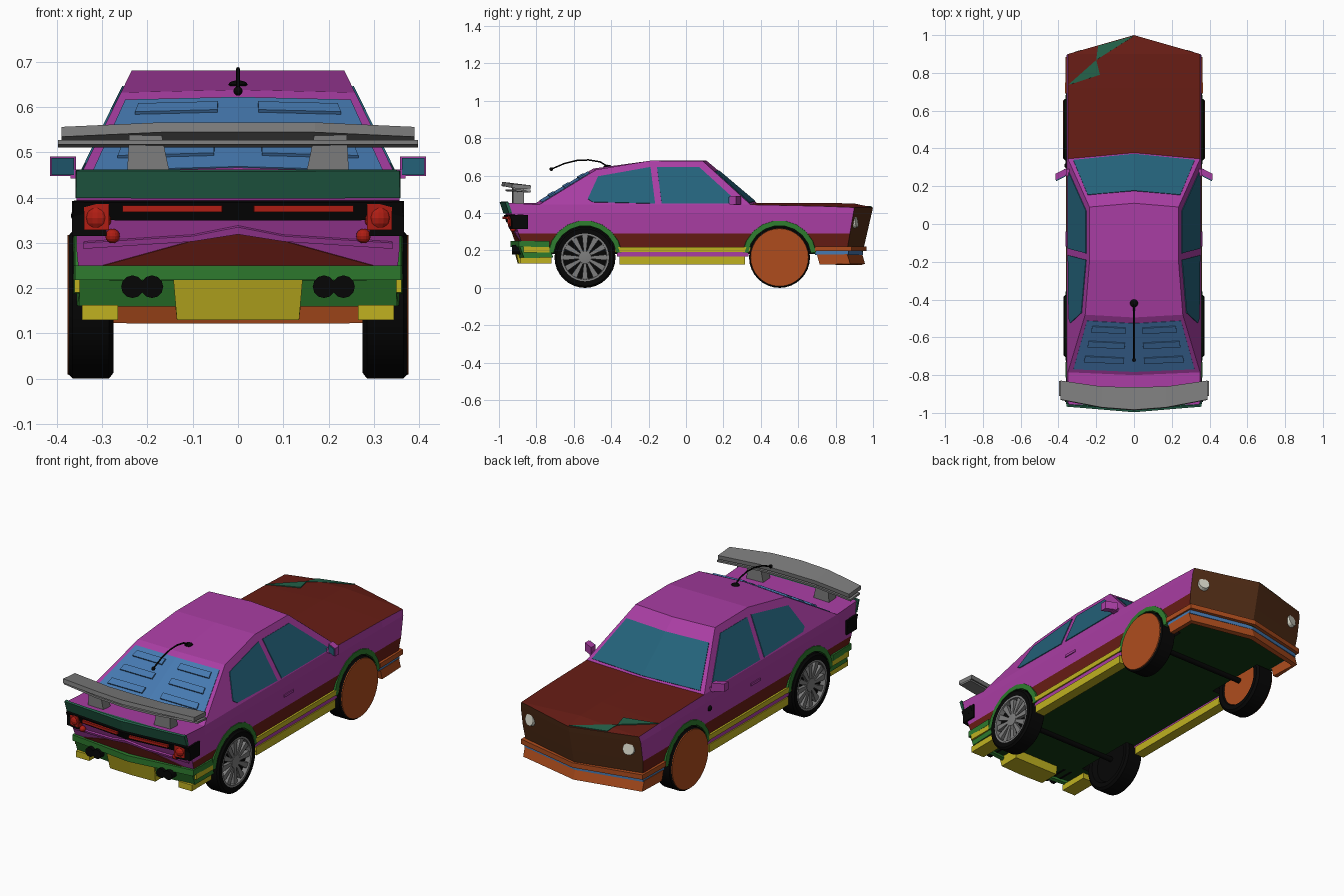
import bpy, bmesh, math
from mathutils import Vector

if "Cube" in bpy.data.objects:
    bpy.data.objects.remove(bpy.data.objects["Cube"])

COL = dict(black=(.05, .05, .05), magenta=(.58, .22, .56), maroon=(.36, .12, .095), brown=(.29, .17, .1),
           orange=(.6, .27, .12), yellow=(.66, .61, .13), green=(.17, .42, .17), teal=(.14, .34, .26),
           glass=(.14, .34, .42), blue=(.25, .42, .61), floor=(.09, .21, .09), red=(.6, .12, .09),
           grey=(.43, .43, .43), lamp=(.75, .75, .7))
MATS = {}
for k, c in COL.items():
    MATS[k] = bpy.data.materials.new(k)
    MATS[k].diffuse_color = (*[(x * 1.13) ** 2.2 for x in c], 1)


def mesh(name, verts, faces, mats, ids=None, mirror=True, thick=0, smooth=False):
    """Mesh from points and faces, mirrored over x = 0 and welded."""
    bm = bmesh.new()
    for s in ((1, -1) if mirror else (1,)):
        vs = [bm.verts.new((x * s, y, z)) for x, y, z in verts]
        for i, f in enumerate(faces):
            face = bm.faces.new([vs[j] for j in f])
            face.material_index = ids[i] if ids else 0
    bmesh.ops.remove_doubles(bm, verts=bm.verts, dist=1e-4)
    bmesh.ops.recalc_face_normals(bm, faces=bm.faces)
    me = bpy.data.meshes.new(name)
    bm.to_mesh(me)
    bm.free()
    ob = bpy.data.objects.new(name, me)
    bpy.context.collection.objects.link(ob)
    for m in ([mats] if isinstance(mats, str) else mats):
        me.materials.append(MATS[m])
    if thick:
        mod = ob.modifiers.new("thickness", 'SOLIDIFY')
        mod.thickness, mod.offset = thick, 0
    if smooth:
        bpy.ops.object.select_all(action='DESELECT')
        ob.select_set(True)
        bpy.context.view_layer.objects.active = ob
        bpy.ops.object.shade_smooth_by_angle(angle=math.radians(30))
    return ob


def box(name, x, y, z, mat, mirror=True, shear=0):
    """Box from ranges; shear slides y along x."""
    v = [(a, b + shear * (a - x[0]), c) for a in x for b in y for c in z]
    f = [(0, 1, 3, 2), (4, 6, 7, 5), (0, 4, 5, 1), (2, 3, 7, 6), (0, 2, 6, 4), (1, 5, 7, 3)]
    return mesh(name, v, f, mat, mirror=mirror)


def lathe(name, prof, centres, mat, a0=0, a1=360, n=32, closed=False, smooth=True):
    """Turn an (x, radius) profile about x axes at the given (y, z) centres."""
    full, v, f, m = a1 - a0 >= 360, [], [], len(prof)
    for cy, cz in centres:
        b, rings = len(v), n if full else n + 1
        for i in range(rings):
            a = math.radians(a0 + (a1 - a0) * i / n)
            v += [(x, cy + r * math.cos(a), cz + r * math.sin(a)) for x, r in prof]
        for i in range(n):
            j = (i + 1) % rings
            for k in range(m if closed else m - 1):
                l = (k + 1) % m
                f.append((b + i * m + k, b + j * m + k, b + j * m + l, b + i * m + l))
        if not full:
            f += [tuple(range(b, b + m)), tuple(range(b + n * m, b + n * m + m))]
    return mesh(name, v, f, mat, smooth=smooth)


def band(name, path, z0, z1, mat, thick=.02, lean=0):
    """Wall along a plan path; lean shifts its lower edge in y."""
    n = len(path)
    v = [(x, y, z1) for x, y in path] + [(x, y + lean, z0) for x, y in path]
    return mesh(name, v, [(i, i + 1, n + i + 1, n + i) for i in range(n - 1)], mat, thick=thick)


def patch(name, quad, u, w, mat, thick=.008):
    """Panel on part of a quad (base centre, base side, top side, top centre)."""
    a, b, c, d = map(Vector, quad)
    at = lambda s, t: a.lerp(b, s).lerp(d.lerp(c, s), t)
    return mesh(name, [at(u[0], w[0]), at(u[1], w[0]), at(u[1], w[1]), at(u[0], w[1])], [(0, 1, 2, 3)], mat, thick=thick)


def rod(name, pts, r, mat):
    cu = bpy.data.curves.new(name, 'CURVE')
    cu.dimensions, cu.bevel_depth, cu.use_fill_caps = '3D', r, True
    sp = cu.splines.new('POLY')
    sp.points.add(len(pts) - 1)
    for p, q in zip(sp.points, pts):
        p.co = (*q, 1)
    ob = bpy.data.objects.new(name, cu)
    bpy.context.collection.objects.link(ob)
    cu.materials.append(MATS[mat])


def ball(name, loc, r, mat, flat=1):
    bpy.ops.mesh.primitive_uv_sphere_add(segments=16, ring_count=8, radius=r, location=loc)
    ob = bpy.context.object
    ob.name, ob.scale.z = name, flat
    ob.data.materials.append(MATS[mat])


WZ, AXLES = .163, [(-.54, .163), (.5, .163)]

# Lower body: stations of (width, y at top, lean, edge z, centre z); zero-width ends form the V tail and nose
stations = [(0, -.985, .36, .455, .455), (1, -.955, .36, .455, .455), (1, -.79, 0, .445, .455), (1, .345, 0, .445, .455),
            (1, .72, 0, .437, .455), (1, .9, -.17, .43, .451), (0, 1, -.23, .43, .43)]
verts, faces, ids = [], [], []
for w, y, lean, ze, zc in stations:
    for x, z in [(0, zc), (.35, ze), (.357, .4), (.357, .29), (.35, .217), (.335, .18), (0, .18)]:
        verts.append((x * w, y + lean * max(0, ze - z), z))
for s in range(6):
    strip = [2 if s >= 3 else 1, 1, 1, 2, 5, 5]
    strip = [4, 4, 1, 1, 5, 5] if s == 0 else [2, 3, 3, 3, 5, 5] if s == 5 else strip
    for k in range(6):
        faces.append((s * 7 + k, s * 7 + k + 1, s * 7 + k + 8, s * 7 + k + 7))
        ids.append(strip[k])
body = mesh("lower_body", verts, faces, ["black", "magenta", "maroon", "brown", "teal", "floor"], ids)

# Wheel wells cut out of the body
cutter = lathe("wheel_well_cutter", [(.255, 0), (.255, .178), (.42, .178), (.42, 0)], AXLES, "black", smooth=False)
cutter.hide_render = True
mod = body.modifiers.new("wells", 'BOOLEAN')
mod.object, mod.operation, mod.solver = cutter, 'DIFFERENCE', 'EXACT'
bpy.context.view_layer.objects.active = body
bpy.ops.object.modifier_apply(modifier=mod.name)
bpy.data.objects.remove(cutter)

# Two-tone flashes on one side of the bonnet
mesh("bonnet_flash", [(-.35, .735, .437), (-.18, .79, .4435), (-.2, .868, .441), (0, .995, .432), (-.19, .942, .431)],
     [(0, 1, 2), (2, 3, 4)], "teal", mirror=False, thick=.008)

# Cabin
sx = lambda z: .35 - (z - .445) * .49
F0, F1, T0, T1 = (0, .38, .452), (.35, .345, .445), (0, .11, .68), (sx(.678), .09, .678)
M0, M1 = (0, -.19, .68), (sx(.68), -.19, .68)
R0, R1, B0, B1 = (0, -.495, .638), (sx(.632), -.48, .632), (0, -.80, .455), (.35, -.785, .445)
mesh("cabin", [F0, F1, T1, T0, M1, M0, R1, R0, B1, B0],
     [(0, 1, 2, 3), (3, 2, 4, 5), (5, 4, 6, 7), (7, 6, 8, 9), (1, 8, 6, 4, 2)], "magenta")
patch("windscreen", (F0, F1, T1, T0), (0, .93), (.04, .76), "glass")
rear = (B0, B1, R1, R0)
patch("rear_window", rear, (0, .93), (.06, .9), "blue", .006)
for i, w in enumerate((.2, .46, .72)):
    patch("rear_louvre_%d" % i, rear, (.16, .8), (w, w + .1), "blue", .02)

# Side windows
for name, pts in [("front_side_window", [(-.155, .645), (.07, .645), (.285, .45), (-.13, .45)]),
                  ("rear_side_window", [(-.47, .595), (-.19, .645), (-.165, .45), (-.5, .458), (-.525, .475)])]:
    mesh(name, [(sx(z), y, z) for y, z in pts], [tuple(range(len(pts)))], "glass", thick=.008)

# Side trim
box("lower_skirt", (.305, .36), (-.355, .315), (.125, .168), "yellow")
box("skirt_stripe", (.31, .354), (-.37, .335), (.168, .192), "magenta")
box("upper_skirt", (.31, .361), (-.38, .35), (.192, .219), "yellow")
box("door_handle", (.35, .362), (-.12, -.04), (.347, .36), "magenta")
lathe("wheel_arch_flare", [(.335, .168), (.363, .17), (.36, .197), (.34, .203)], AXLES, "green", 8, 172, 9, True, False)

# Mirrors
box("door_mirror", (.358, .415), (.26, .295), (.447, .49), "magenta", shear=-.5)
box("mirror_glass", (.362, .412), (.252, .262), (.45, .487), "glass", shear=-.5)
box("mirror_stem", (.335, .37), (.255, .29), (.442, .462), "magenta")

# Wheels
lathe("tyre", [(.3, 0), (.3, .11), (.277, .125), (.275, .15), (.285, .163), (.365, .163), (.374, .153), (.372, .128),
               (.345, .122), (.34, 0)], AXLES, "black")
lathe("rear_rim", [(.345, .115), (.372, .118), (.372, .13), (.345, .13)], AXLES[:1], "grey", closed=True)
lathe("rear_hub", [(.34, .038), (.366, .034), (.37, 0)], AXLES[:1], "grey", n=16)
v, f = [], []
for i in range(12):
    a = math.tau * i / 12
    for x in (.345, .364):
        for r, t in ((.03, -.007), (.03, .007), (.12, .016), (.12, -.016)):
            v.append((x, -.54 + r * math.cos(a) - t * math.sin(a), WZ + r * math.sin(a) + t * math.cos(a)))
    f += [tuple(8 * i + j for j in q) for q in ((0, 1, 2, 3), (4, 5, 6, 7), (0, 4, 7, 3), (1, 5, 6, 2), (3, 2, 6, 7), (0, 1, 5, 4))]
mesh("rear_wheel_spokes", v, f, "grey")
lathe("front_wheel_cover", [(.372, .155), (.376, .154), (.376, 0)], AXLES[1:], "orange")
lathe("front_wheel_inner_disc", [(.29, .12), (.285, .12), (.285, 0)], AXLES[1:], "orange")
for i, (y, z) in enumerate(AXLES):
    rod("axle_%d" % i, [(-.3, y, .174), (.3, y, .174)], .014, "black")

# Front bumper, spoiler and headlamps
band("front_bumper", [(.35, .69), (.35, .875), (0, .95)], .196, .222, "orange", .03)
band("front_bumper_stripe", [(.345, .69), (.345, .862), (0, .935)], .176, .197, "blue")
band("front_spoiler", [(.345, .70), (.345, .855), (0, .93)], .125, .178, "orange", .025, .015)
for s in (-1, 1):
    bpy.ops.mesh.primitive_cone_add(vertices=16, radius1=.036, radius2=.03, depth=.04,
                                    location=(s * .29, .893, .35), rotation=(math.radians(-80), 0, -s * .28))
    lamp = bpy.context.object
    lamp.name = "headlamp"
    lamp.data.materials.append(MATS["lamp"])
    ball("tail_lamp", (s * .31, -.925, .355), .031, "red")
    ball("reflector", (s * .277, -.925, .315), .016, "red")
ball("filler_cap", (-.354, .31, .36), .015, "black")

# Tail: lip, lamp band, housings, recessed centre panel
band("tail_lip", [(.352, -.95), (.352, -.962), (0, -.99)], .4, .46, "teal", .014, .02)
band("tail_band", [(.358, -.87), (.358, -.937), (0, -.966)], .352, .392, "black", .018, .015)
band("tail_lamp_strip", [(.255, -.957), (.035, -.974)], .368, .382, "red", .012)
box("tail_lamp_housing", (.29, .366), (-.945, -.86), (.315, .39), "black", shear=.2)
box("tail_lamp_lens", (.285, .34), (-.952, -.9), (.328, .386), "red", shear=.2)
tail_y = lambda x, z: -.985 + .36 * (.455 - z) + .03 * x / .35
mesh("tail_centre_panel", [(x, tail_y(x, z), z) for x, z in ((0, .322), (.09, .308), (.3, .25), (0, .25))], [(0, 1, 2, 3)],
     "maroon", thick=.008)
mesh("tail_crease", [(x, tail_y(x, z), z) for x, z in ((0, .338), (.1, .318), (.34, .303), (.34, .29), (.1, .306), (0, .322))],
     [(0, 1, 4, 5), (1, 2, 3, 4)], "magenta", thick=.02)

# Rear bumper, valance and exhausts
band("rear_bumper", [(.35, -.73), (.35, -.885), (0, -.925)], .218, .25, "green", .026)
band("rear_valance", [(.345, -.73), (.343, -.88), (.13, -.9)], .162, .22, "green", .02, .02)
mesh("number_plate_block", [(0, -.925, .222), (.143, -.915, .222), (.135, -.895, .13), (0, -.9, .13),
                            (0, -.78, .2), (.143, -.78, .2), (.135, -.78, .13), (0, -.78, .13)],
     [(0, 1, 2, 3), (4, 5, 6, 7), (0, 1, 5, 4), (3, 2, 6, 7), (1, 2, 6, 5)], "yellow")
box("rear_corner_skirt", (.265, .345), (-.885, -.72), (.13, .163), "yellow")
box("rear_side_trim", (.33, .361), (-.87, -.73), (.19, .22), "yellow")
for s in (-1, 1):
    for x in (.19, .233):
        rod("exhaust", [(s * x, -.93, .203), (s * x, -.78, .203)], .025, "black")

# Rear wing on two posts
rows = [(0, -.985, -.865), (.17, -.972, -.862), (.39, -.93, -.83)]
for name, zr, zf, t, k in (("wing_blade", .555, .537, .022, 1), ("wing_lower_blade", .522, .515, .01, 1.02)):
    v = [(x * k, yr if t > .015 else yr + .02, zr - .01 * (i == 2) * (t > .015)) for i, (x, yr, yf) in enumerate(rows)]
    v += [(x * k, yf, zf) for x, yr, yf in rows]
    mesh(name, v, [(0, 1, 4, 3), (1, 2, 5, 4)], "grey", thick=t)
mesh("wing_post", [(x, y, z) for z, a, b in ((.45, .15, .245), (.545, .17, .24)) for x, y in
                   ((a, -.93), (b, -.925), (b, -.865), (a, -.87))],
     [(0, 1, 2, 3), (4, 5, 6, 7), (0, 1, 5, 4), (1, 2, 6, 5), (2, 3, 7, 6), (3, 0, 4, 7)], "grey")

# Aerial
ball("aerial_base", (0, -.42, .65), .021, "black", .4)
rod("aerial", [(0, -.42, .65), (0, -.46, .674), (0, -.52, .684), (0, -.58, .682), (0, -.65, .665), (0, -.72, .635)], .004, "black")
ball("aerial_tip", (0, -.72, .635), .01, "black")

for m in bpy.data.materials:
    if m.users and not m.is_grease_pencil:
        m.use_nodes = True
        m.node_tree.nodes["Principled BSDF"].inputs["Base Color"].default_value = m.diffuse_color
